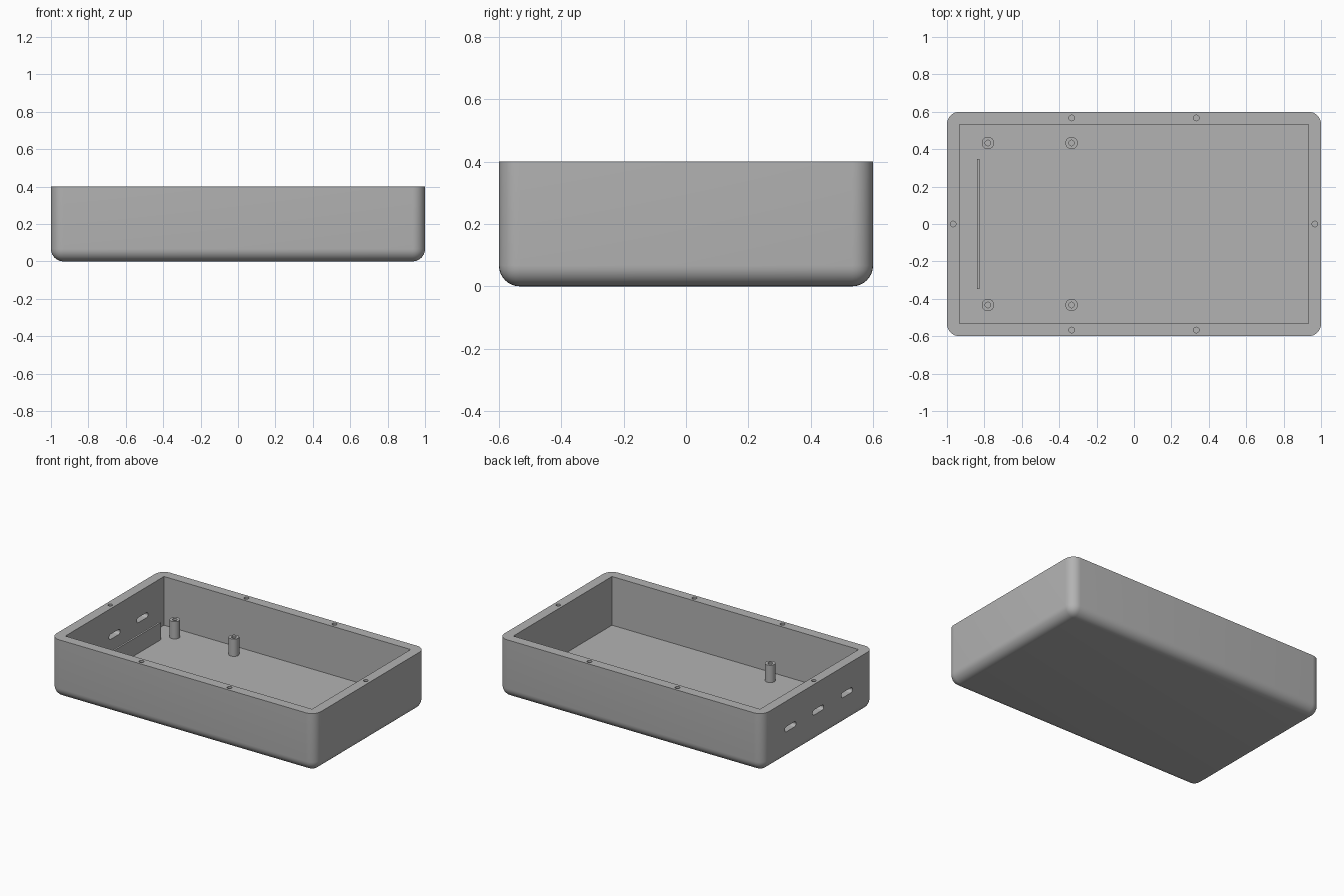
import bpy, bmesh, math
from mathutils import Matrix, Vector

if "Cube" in bpy.data.objects:
    bpy.data.objects.remove(bpy.data.objects["Cube"])

WALL, FLOOR, TOP = 0.067, 0.067, 0.4
POST_TOP = 0.185

grey = bpy.data.materials.new("grey_plastic")
grey.use_nodes = True
grey.diffuse_color = (0.45, 0.45, 0.45, 1)
grey.node_tree.nodes["Principled BSDF"].inputs["Base Color"].default_value = (0.45, 0.45, 0.45, 1)


def finish(name, bm):
    me = bpy.data.meshes.new(name)
    bm.to_mesh(me)
    bm.free()
    ob = bpy.data.objects.new(name, me)
    bpy.context.collection.objects.link(ob)
    me.materials.append(grey)
    return ob


def block(name, lo, hi, radius=0, rounded=None):
    """Box between two corners, rounding the edges the rule picks."""
    bm = bmesh.new()
    lo, hi = Vector(lo), Vector(hi)
    size = Matrix.Diagonal((*(hi - lo), 1))
    bmesh.ops.create_cube(bm, size=1, matrix=Matrix.Translation((lo + hi) / 2) @ size)
    if rounded:
        bmesh.ops.bevel(bm, geom=[e for e in bm.edges if rounded(e)], offset=radius,
                        segments=8, profile=0.5, affect='EDGES', clamp_overlap=True)
    return finish(name, bm)


def cylinder(name, x, y, z0, z1, r):
    bm = bmesh.new()
    bmesh.ops.create_cone(bm, cap_ends=True, segments=32, radius1=r, radius2=r,
                          depth=z1 - z0, matrix=Matrix.Translation((x, y, (z0 + z1) / 2)))
    return finish(name, bm)


def cut(target, cutter):
    """Subtract the cutter, then discard it."""
    cutter.hide_render = True
    mod = target.modifiers.new("cut", 'BOOLEAN')
    mod.operation, mod.solver, mod.object = 'DIFFERENCE', 'EXACT', cutter
    bpy.context.view_layer.objects.active = target
    bpy.ops.object.modifier_apply(modifier=mod.name)
    bpy.data.objects.remove(cutter)


def smooth(ob):
    bpy.ops.object.select_all(action='DESELECT')
    ob.select_set(True)
    bpy.context.view_layer.objects.active = ob
    bpy.ops.object.shade_smooth_by_angle(angle=math.radians(30))


# Tray with rounded corners and underside
shell = block("case_shell", (-1, -0.6, 0), (1, 0.6, TOP), 0.067,
              lambda e: min(v.co.z for v in e.verts) < 0.01)
cut(shell, block("cavity_cutter", (WALL - 1, WALL - 0.6, FLOOR), (1 - WALL, 0.6 - WALL, TOP + 0.1)))

# Screw holes around the rim
rim_holes = [(sx * 0.333, sy * 0.567) for sx in (-1, 1) for sy in (-1, 1)]
rim_holes += [(-0.967, 0), (0.967, 0)]
for x, y in rim_holes:
    cut(shell, cylinder("hole_cutter", x, y, 0.27, TOP + 0.1, 0.015))

# Rounded slots through the right end wall
for y in (-0.31, 0, 0.3):
    cut(shell, block("slot_cutter", (-1.1, y - 0.06, 0.19), (-0.9, y + 0.06, 0.225), 0.017,
                     lambda e: abs(e.verts[0].co.x - e.verts[1].co.x) > 0.1))
smooth(shell)

# Hollow mounting posts
for row, y in (("front", -0.433), ("back", 0.433)):
    for side, x in (("outer", -0.781), ("inner", -0.334)):
        post = cylinder(f"mounting_post_{row}_{side}", x, y, FLOOR - 0.01, POST_TOP, 0.033)
        cut(post, cylinder("bore_cutter", x, y, FLOOR + 0.003, POST_TOP + 0.1, 0.015))
        smooth(post)

# Thin upright divider inside the slotted wall
block("divider_rib", (-0.84, -0.347, FLOOR - 0.01), (-0.827, 0.347, POST_TOP))
